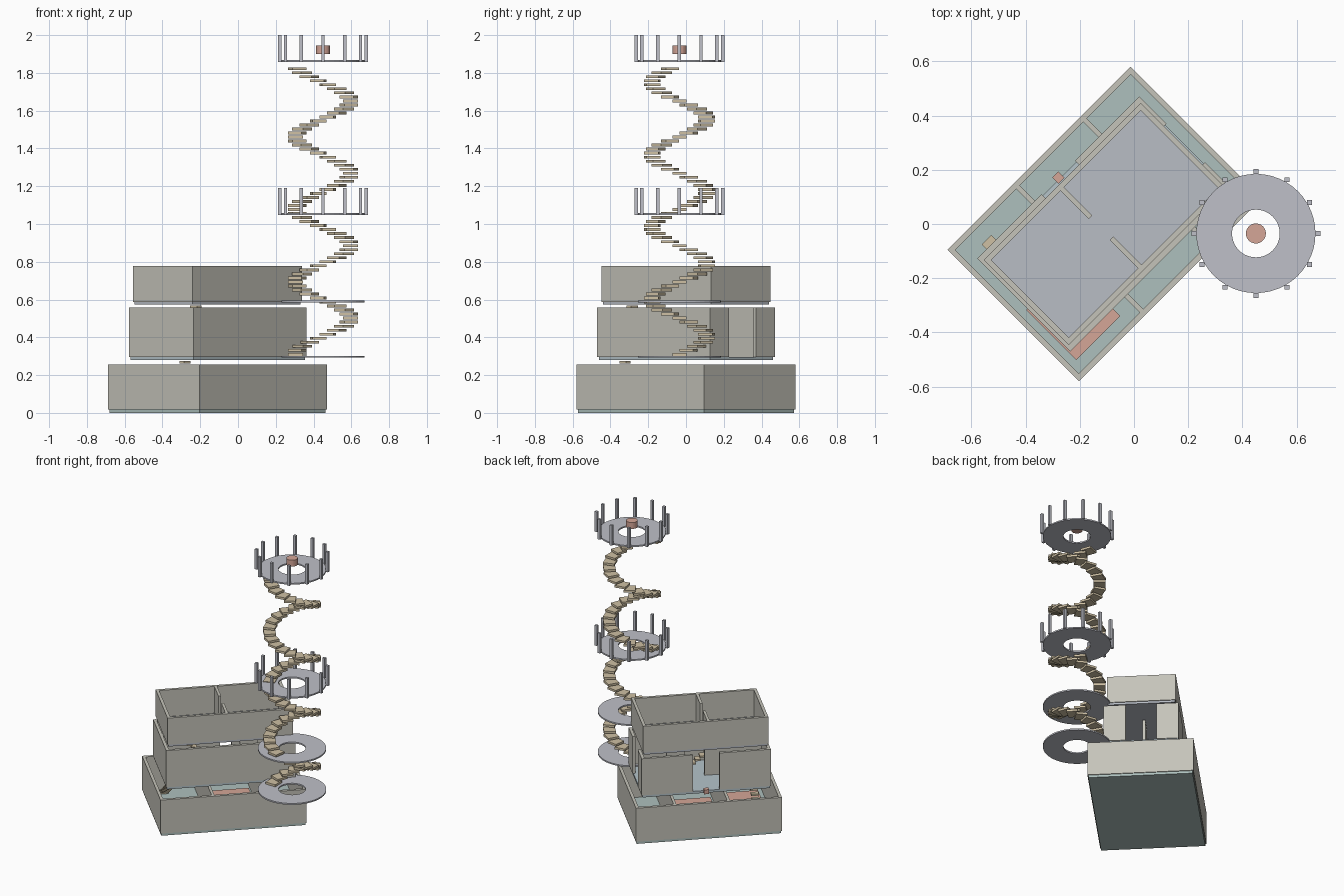
import bpy, bmesh, math
from mathutils import Matrix, Vector

if "Cube" in bpy.data.objects:
    bpy.data.objects.remove(bpy.data.objects["Cube"])

CX, CY = -0.108, 0.0          # centre of the building
SX, SY = 0.45, -0.035         # axis of the spiral stair
BUILD = Matrix.Translation((CX, CY, 0)) @ Matrix.Rotation(math.radians(45), 4, 'Z')
SPIRAL = Matrix.Translation((SX, SY, 0))


def mat(name, rgb):
    m = bpy.data.materials.new(name)
    m.diffuse_color = (*rgb, 1)
    m.use_nodes = True
    m.node_tree.nodes["Principled BSDF"].inputs["Base Color"].default_value = m.diffuse_color
    return m


WALL = mat("wall", (0.56, 0.55, 0.49))
FLOOR1 = mat("teal_floor", (0.42, 0.53, 0.51))
FLOOR2 = mat("blue_floor", (0.46, 0.55, 0.59))
FLOOR3 = mat("slate_floor", (0.48, 0.51, 0.56))
RED = mat("terracotta", (0.66, 0.38, 0.31))
WOOD = mat("tan_wood", (0.62, 0.53, 0.37))
METAL = mat("grey_metal", (0.52, 0.53, 0.58))


def add_box(bm, lo, hi, m=Matrix()):
    lo, hi = Vector(lo), Vector(hi)
    s = hi - lo
    bmesh.ops.create_cube(bm, size=1, matrix=m @ Matrix.Translation((lo + hi) / 2)
                          @ Matrix.Diagonal((s.x, s.y, s.z, 1)))


def finish(name, bm, material, frame=Matrix()):
    me = bpy.data.meshes.new(name)
    bm.to_mesh(me)
    bm.free()
    me.materials.append(material)
    ob = bpy.data.objects.new(name, me)
    ob.matrix_world = frame
    bpy.context.collection.objects.link(ob)
    return ob


def boxes(name, items, material, frame=BUILD):
    bm = bmesh.new()
    for lo, hi in items:
        add_box(bm, lo, hi)
    return finish(name, bm, material, frame)


def storey(name, L, W, z0, z1, z2, floor, north_gap=0, east_gap=0, partitions=()):
    """Slab z0..z1 and perimeter walls z1..z2, with optional gaps in two walls."""
    l, w, t = L / 2, W / 2, 0.02
    i = 0.006
    boxes(name + "_floor", [((-l + i, -w + i, z0), (l - i, w - i, z1))], floor)
    walls = [((-l, -w, z1), (l, -w + t, z2)), ((-l, -w + t, z1), (-l + t, w - t, z2))]
    if north_gap:
        walls += [((-l, w - t, z1), (-north_gap, w, z2)), ((north_gap, w - t, z1), (l, w, z2))]
    else:
        walls.append(((-l, w - t, z1), (l, w, z2)))
    if east_gap:
        walls += [((l - t, -w + t, z1), (l, -east_gap, z2)),
                  ((l - t, east_gap, z1), (l, w - t, z2))]
    else:
        walls.append(((l - t, -w + t, z1), (l, w - t, z2)))
    boxes(name + "_walls", walls, WALL)
    if partitions:
        boxes(name + "_partitions",
              [((a, b, z1), (c, d, z2)) for a, b, c, d in partitions], WALL)


# three stacked storeys
storey("ground_storey", 0.955, 0.686, 0, 0.018, 0.256, FLOOR1,
       partitions=[(-0.14, -0.323, -0.122, 0.323), (0.21, -0.323, 0.228, 0.323)])
storey("middle_storey", 0.845, 0.485, 0.279, 0.296, 0.557, FLOOR2, 0.088, 0.1,
       partitions=[(-0.4025, -0.009, -0.03, 0.009), (0.1, -0.009, 0.22, 0.009)])
storey("upper_storey", 0.82, 0.445, 0.573, 0.588, 0.778, FLOOR3,
       partitions=[(-0.029, 0.055, -0.011, 0.2025), (-0.029, -0.2025, -0.011, -0.055)])

# mats and small door block
boxes("middle_room_mat", [((-0.11, -0.23, 0.018), (0.2, 0.23, 0.026))], RED)
boxes("side_room_mat", [((-0.43, -0.28, 0.018), (-0.2, -0.02, 0.026))], RED)
boxes("door_block", [((-0.016, 0.226, 0.279), (0.016, 0.258, 0.31))], RED)

# straight indoor stairs
n = 12
boxes("lower_stair", [((-0.375, 0.235 - 0.0325 * k, 0.025 + 0.0215 * k),
                       (-0.325, 0.268 - 0.0325 * k, 0.038 + 0.0215 * k)) for k in range(n)], WOOD)
boxes("upper_stair", [((0.04 - 0.031 * k, -0.145, 0.305 + 0.0228 * k),
                       (0.075 - 0.031 * k, -0.095, 0.318 + 0.0228 * k)) for k in range(n)], WOOD)

# spiral stair, four clockwise turns
bm = bmesh.new()
for k in range(72):
    turn = Matrix.Rotation(math.radians(180 - 20 * k), 4, 'Z')
    z = 0.31 + 0.0213 * k
    add_box(bm, (0.107, -0.037, z - 0.0075), (0.184, 0.037, z + 0.0075), turn)
finish("spiral_steps", bm, WOOD, SPIRAL)


def ring(name, z, h=0.01, r0=0.088, r1=0.22, seg=48):
    bm = bmesh.new()
    prof = [(r0, z - h / 2), (r1, z - h / 2), (r1, z + h / 2), (r0, z + h / 2)]
    loops = []
    for k in range(seg):
        a = 2 * math.pi * k / seg
        loops.append([bm.verts.new((r * math.cos(a), r * math.sin(a), q)) for r, q in prof])
    for k in range(seg):
        A, B = loops[k], loops[(k + 1) % seg]
        for j in range(4):
            bm.faces.new((A[j], B[j], B[(j + 1) % 4], A[(j + 1) % 4]))
    bmesh.ops.recalc_face_normals(bm, faces=bm.faces)
    finish(name, bm, METAL, SPIRAL)


# ring landings, the two higher ones with railing posts
for i, (z, posts) in enumerate([(0.297, 0), (0.59, 0), (1.053, 1), (1.862, 1)]):
    ring(f"landing_{i + 1}", z)
    if posts:
        items = []
        for k in range(12):
            a = math.radians(30 * k)
            x, y = 0.229 * math.cos(a), 0.229 * math.sin(a)
            items.append(((x - 0.009, y - 0.009, z - 0.005), (x + 0.009, y + 0.009, z + 0.138)))
        boxes(f"landing_{i + 1}_posts", items, METAL, SPIRAL)

# floating drum at the top
bm = bmesh.new()
bmesh.ops.create_cone(bm, cap_ends=True, segments=24, radius1=0.037, radius2=0.037, depth=0.045,
                      matrix=Matrix.Translation((0, 0, 1.923)))
finish("top_drum", bm, RED, SPIRAL)
